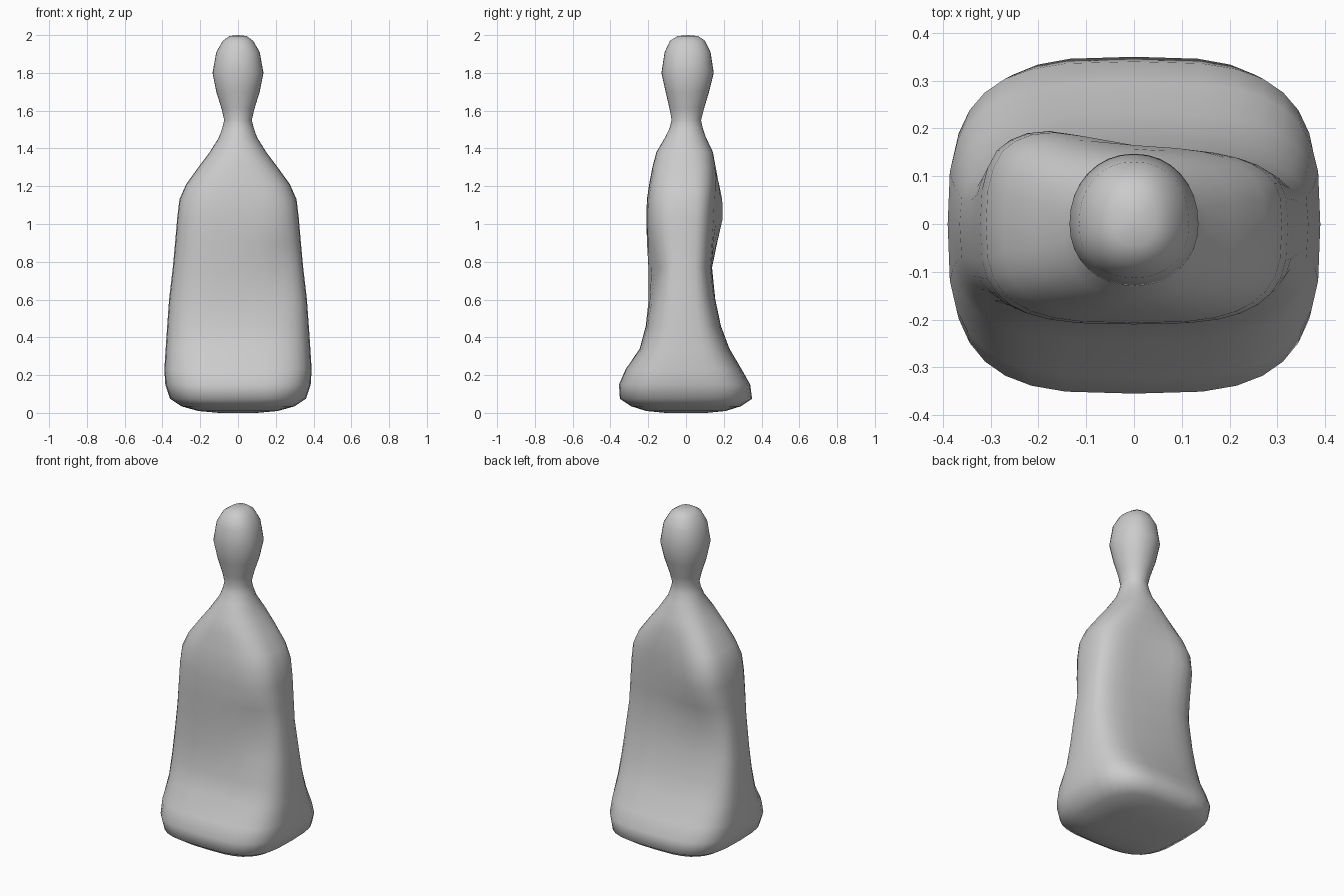
import bpy, bmesh, math

cube = bpy.data.objects.get("Cube")
if cube:
    bpy.data.objects.remove(cube, do_unlink=True)

clay = bpy.data.materials.new("plain grey")
clay.use_nodes = True
GREY = (0.6, 0.6, 0.6, 1)
clay.diffuse_color = GREY
clay.node_tree.nodes["Principled BSDF"].inputs["Base Color"].default_value = GREY

SIDES = 32

# Cross-sections: height, half width, front depth, back depth, squareness
SECTIONS = [
    (0.0, .10, .11, .11, 2.3), (.01, .21, .21, .21, 2.8),
    (.035, .30, .29, .29, 3.2), (.075, .36, .35, .35, 3.3),
    (.15, .385, .355, .34, 3.3), (.23, .39, .32, .295, 3.3),
    (.34, .383, .245, .23, 3.3), (.46, .375, .213, .185, 3.3),
    (.6, .365, .198, .155, 3.2), (.77, .345, .2, .135, 3.2),
    (.9, .333, .207, .145, 3.2), (1.03, .322, .21, .153, 3.2),
    (1.13, .31, .207, .157, 3.1), (1.21, .275, .195, .16, 2.9),
    (1.3, .21, .178, .155, 2.6), (1.38, .15, .157, .142, 2.3),
    (1.46, .1, .11, .105, 2), (1.51, .083, .086, .088, 2),
    (1.55, .073, .076, .08, 2), (1.61, .087, .087, .095, 2),
    (1.7, .115, .108, .122, 2.1), (1.8, .135, .13, .147, 2.1),
    (1.91, .115, .113, .13, 2.2), (1.97, .08, .085, .1, 2.2),
    (1.995, .045, .045, .065, 2.2),
]


def bump(x, z, cx, cz, sx, sz):
    """Soft round swelling centred on (cx, cz)."""
    return math.exp(-((x - cx) / sx) ** 2 - ((z - cz) / sz) ** 2)


def section_point(angle, z, width, front, back, power):
    c, s = math.cos(angle), math.sin(angle)
    x = width * math.copysign(abs(c) ** (2 / power), c)
    y = (back if s > 0 else front) * math.copysign(abs(s) ** (2 / power), s)
    side = max(-1, min(1, 2 * s))
    if side > 0:   # swelling on the rear of one shoulder
        y += side * .055 * bump(x, z, -.23, 1.06, .17, .2)
    else:          # hollow below the front arm
        y -= side * .035 * bump(x, z, .24, .75, .13, .13)
    return x, y, z


# Body and head as one lofted skin
bm = bmesh.new()
rings = [[bm.verts.new(section_point(2 * math.pi * i / SIDES, *sec))
          for i in range(SIDES)] for sec in SECTIONS]
for low, high in zip(rings, rings[1:]):
    for i in range(SIDES):
        j = (i + 1) % SIDES
        bm.faces.new((low[i], low[j], high[j], high[i]))

# Closed underside and crown
for ring, z, y in ((rings[0], 0, 0), (rings[-1], 2, .01)):
    tip = bm.verts.new((0, y, z))
    for i in range(SIDES):
        bm.faces.new((ring[i], ring[(i + 1) % SIDES], tip))
bmesh.ops.recalc_face_normals(bm, faces=bm.faces)
for f in bm.faces:
    f.smooth = True

mesh = bpy.data.meshes.new("figure_body")
bm.to_mesh(mesh)
bm.free()
mesh.materials.append(clay)
figure = bpy.data.objects.new("figure_body", mesh)
bpy.context.collection.objects.link(figure)
